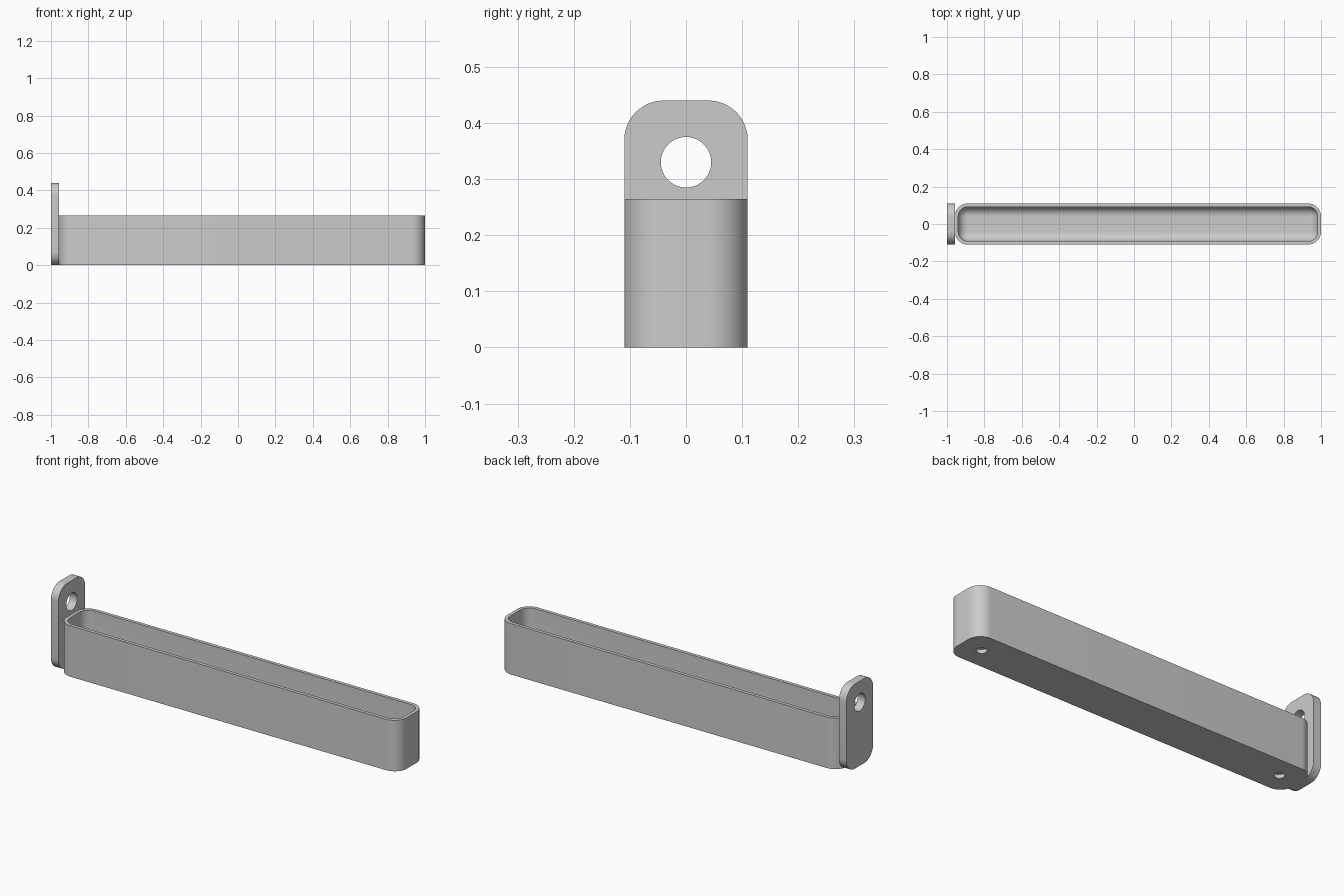
import bpy
import bmesh
from math import sin, cos, pi, radians
from mathutils import Matrix, Vector

cube = bpy.data.objects.get("Cube")
if cube:
    bpy.data.objects.remove(cube, do_unlink=True)

grey = bpy.data.materials.new("plain grey")
grey.use_nodes = True
COLOUR = (0.6, 0.6, 0.6, 1)
grey.diffuse_color = COLOUR
grey.node_tree.nodes["Principled BSDF"].inputs["Base Color"].default_value = COLOUR

HALF_WIDTH = 0.11
CORNER = 0.07
WALL = 0.018
FLOOR = 0.04
FILLET = 0.05
BOX_X, BOX_HALF, BOX_TOP = 0.021, 0.979, 0.265


def rounded_rect(hx, hy, r, steps=12):
    """Counter-clockwise outline of a rectangle with rounded corners."""
    points = []
    for k, (sx, sy) in enumerate([(1, 1), (-1, 1), (-1, -1), (1, -1)]):
        for i in range(steps + 1):
            a = (k + i / steps) * pi / 2
            points.append((sx * (hx - r) + r * cos(a), sy * (hy - r) + r * sin(a)))
    return points


def loft(name, rings, matrix):
    """Closed solid through a stack of (outline, height) rings."""
    bm = bmesh.new()
    loops = [[bm.verts.new((x, y, z)) for x, y in pts] for pts, z in rings]
    n = len(loops[0])
    for a, b in zip(loops, loops[1:]):
        for i in range(n):
            j = (i + 1) % n
            bm.faces.new((a[i], a[j], b[j], b[i]))
    bm.faces.new(loops[0][::-1])
    bm.faces.new(loops[-1])
    bm.transform(matrix)
    bmesh.ops.recalc_face_normals(bm, faces=bm.faces)
    mesh = bpy.data.meshes.new(name)
    bm.to_mesh(mesh)
    bm.free()
    mesh.materials.append(grey)
    obj = bpy.data.objects.new(name, mesh)
    bpy.context.collection.objects.link(obj)
    return obj


def drill(target, centre, radius, length, axis):
    """Cut a round hole along an axis, centred on a point."""
    rot = Vector((0, 0, 1)).rotation_difference(Vector(axis)).to_matrix().to_4x4()
    circle = rounded_rect(radius, radius, radius * 0.999)
    cutter = loft("hole_cutter", [(circle, -length / 2), (circle, length / 2)],
                  Matrix.Translation(centre) @ rot)
    mod = target.modifiers.new("hole", 'BOOLEAN')
    mod.operation = 'DIFFERENCE'
    mod.solver = 'EXACT'
    mod.object = cutter
    bpy.context.view_layer.objects.active = target
    bpy.ops.object.modifier_apply(modifier=mod.name)
    bpy.data.objects.remove(cutter, do_unlink=True)


def inset_outline(d):
    return rounded_rect(BOX_HALF - d, HALF_WIDTH - d, max(CORNER - d, 0.001))


# Open tray: outer wall, rim, inner wall and a rounded inner floor edge
rings = [(inset_outline(0), 0), (inset_outline(0), BOX_TOP), (inset_outline(WALL), BOX_TOP)]
for i in range(11):
    a = i / 10 * pi / 2
    rings.append((inset_outline(WALL + FILLET * (1 - cos(a))),
                  FLOOR + FILLET * (1 - sin(a))))
tray = loft("tray", rings, Matrix.Translation((BOX_X, 0, 0)))

# Shallow round sockets under both ends
for side in (-1, 1):
    x = BOX_X + side * (BOX_HALF - HALF_WIDTH)
    drill(tray, (x, 0, 0), 0.025, 0.04, (0, 0, 1))

# Upright hanging tab with rounded corners and a hole
tab_outline = rounded_rect(HALF_WIDTH, 0.22, CORNER)
to_upright = Matrix(((0, 0, 1, 0), (1, 0, 0, 0), (0, 1, 0, 0.22), (0, 0, 0, 1)))
tab = loft("hanging_tab", [(tab_outline, -1), (tab_outline, -0.957)], to_upright)
drill(tab, (-0.98, 0, 0.33), 0.045, 0.2, (1, 0, 0))

# Smooth the rounded surfaces, keep the edges sharp
for obj in (tray, tab):
    bpy.ops.object.select_all(action='DESELECT')
    obj.select_set(True)
    bpy.context.view_layer.objects.active = obj
    bpy.ops.object.shade_smooth_by_angle(angle=radians(30))
